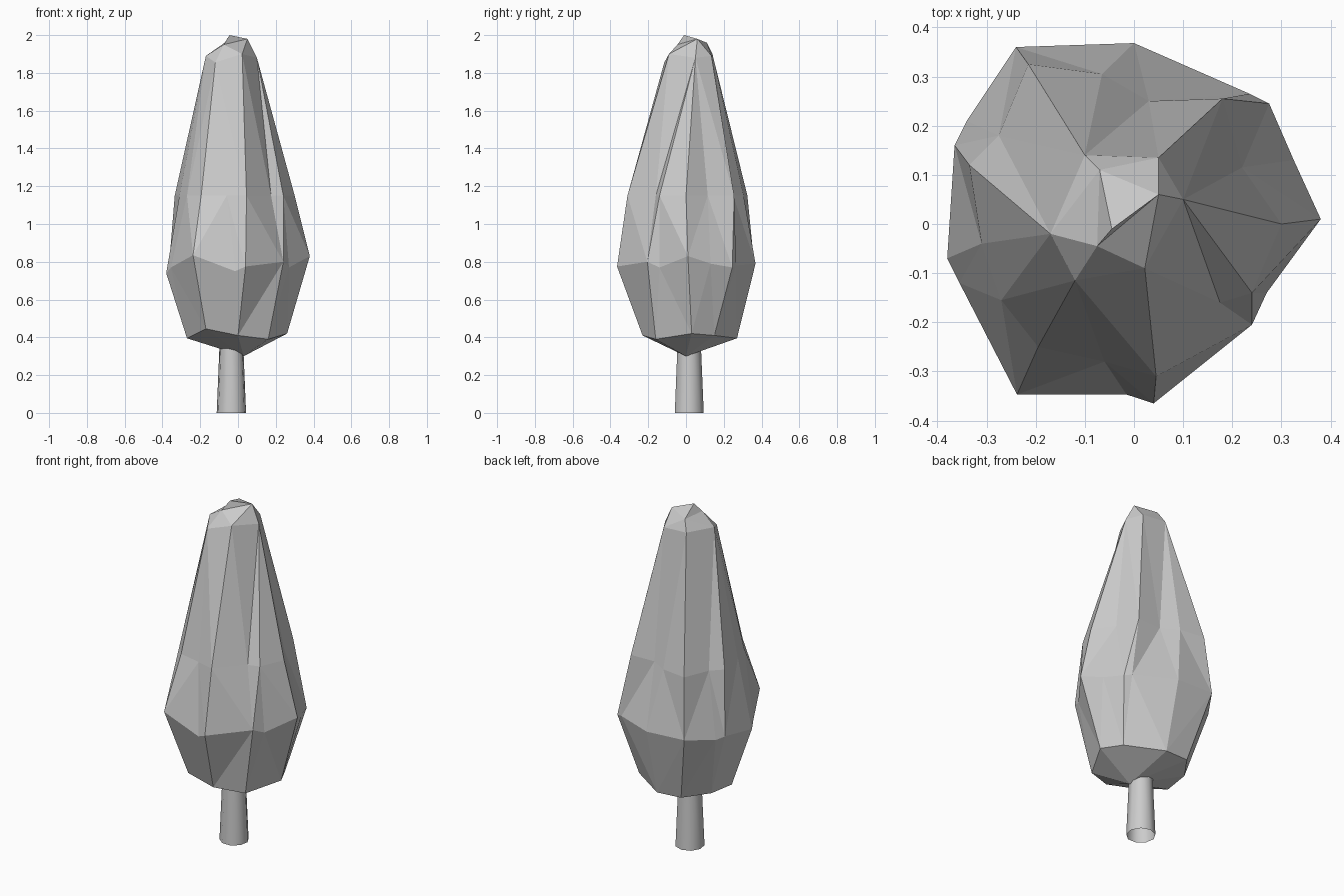
import bpy, bmesh

if "Cube" in bpy.data.objects:
    bpy.data.objects.remove(bpy.data.objects["Cube"])

# Crown cross-sections, counter-clockwise from +x
widest = [(.38, .01, .83), (.325, .13, .79), (.275, .245, .77), (.235, .265, .78), (0, .368, .79),
          (-.24, .36, .80), (-.34, .21, .77), (-.365, .16, .78), (-.38, -.07, .74), (-.355, -.12, .77),
          (-.238, -.347, .835), (-.015, -.347, .75), (.04, -.365, .775), (.24, -.205, .80), (.27, -.14, .77)]
shoulder = [(.30, 0), (.22, .115), (.18, .255), (.03, .25), (-.065, .305),
            (-.215, .325), (-.275, .18), (-.335, .12), (-.31, -.04), (-.27, -.155),
            (-.195, -.25), (-.06, -.28), (.045, -.31), (.175, -.16), (.24, -.14)]
base = [(.26, .03, .42), (.20, .15, .41), (.0, .27, .395), (-.15, .26, .40), (-.25, .12, .40),
        (-.27, -.04, .395), (-.17, -.22, .445), (0, -.23, .41), (.16, -.16, .39)]
neck = [(.10, .05, .0), (.05, .135, .01), (-.10, .14, .02), (-.17, -.02, .01), (-.12, -.115, -.025), (.022, -.09, .02)]
neck = [(x, y, 1.88 + z) for x, y, z in neck]
cap = [(.05, .06, 1.98), (-.07, .11, 1.96), (-.075, -.045, 1.95)]


def pick(points, columns):
    """Spread a few corners over the fifteen columns of the crown."""
    return [points[int(c)] for c in columns]


def make(name, bm):
    bmesh.ops.recalc_face_normals(bm, faces=bm.faces)
    me = bpy.data.meshes.new(name)
    bm.to_mesh(me)
    bm.free()
    ob = bpy.data.objects.new(name, me)
    bpy.context.collection.objects.link(ob)
    return ob


# Crown: stacked rings, corners merged where columns meet
rings = [[(.03, 0, .30)] * 15,
         pick(base, "001122344566788"),
         widest,
         [(x, y, 1.15) for x, y in shoulder],
         pick(neck, "001122233344550"),
         pick(cap, "000011122222000"),
         [(-.045, -.01, 2.0)] * 15]
bm = bmesh.new()
loops = []
for ring in rings:
    made = {}
    loops.append([made.setdefault(p, None) or made.update({p: bm.verts.new(p)}) or made[p] for p in ring])
for lo, hi in zip(loops, loops[1:]):
    for i in range(15):
        j = (i + 1) % 15
        corners = list(dict.fromkeys([lo[i], lo[j], hi[j], hi[i]]))
        if len(corners) > 2:
            bm.faces.new(corners)
bmesh.ops.triangulate(bm, faces=bm.faces)
make("crown", bm)

# Trunk: open tapered tube
bm = bmesh.new()
bmesh.ops.create_cone(bm, cap_ends=False, segments=9, radius1=.079, radius2=.06, depth=.45)
bmesh.ops.translate(bm, verts=bm.verts, vec=(-.035, .015, .225))
trunk = make("trunk", bm)
for p in trunk.data.polygons:
    p.use_smooth = True
